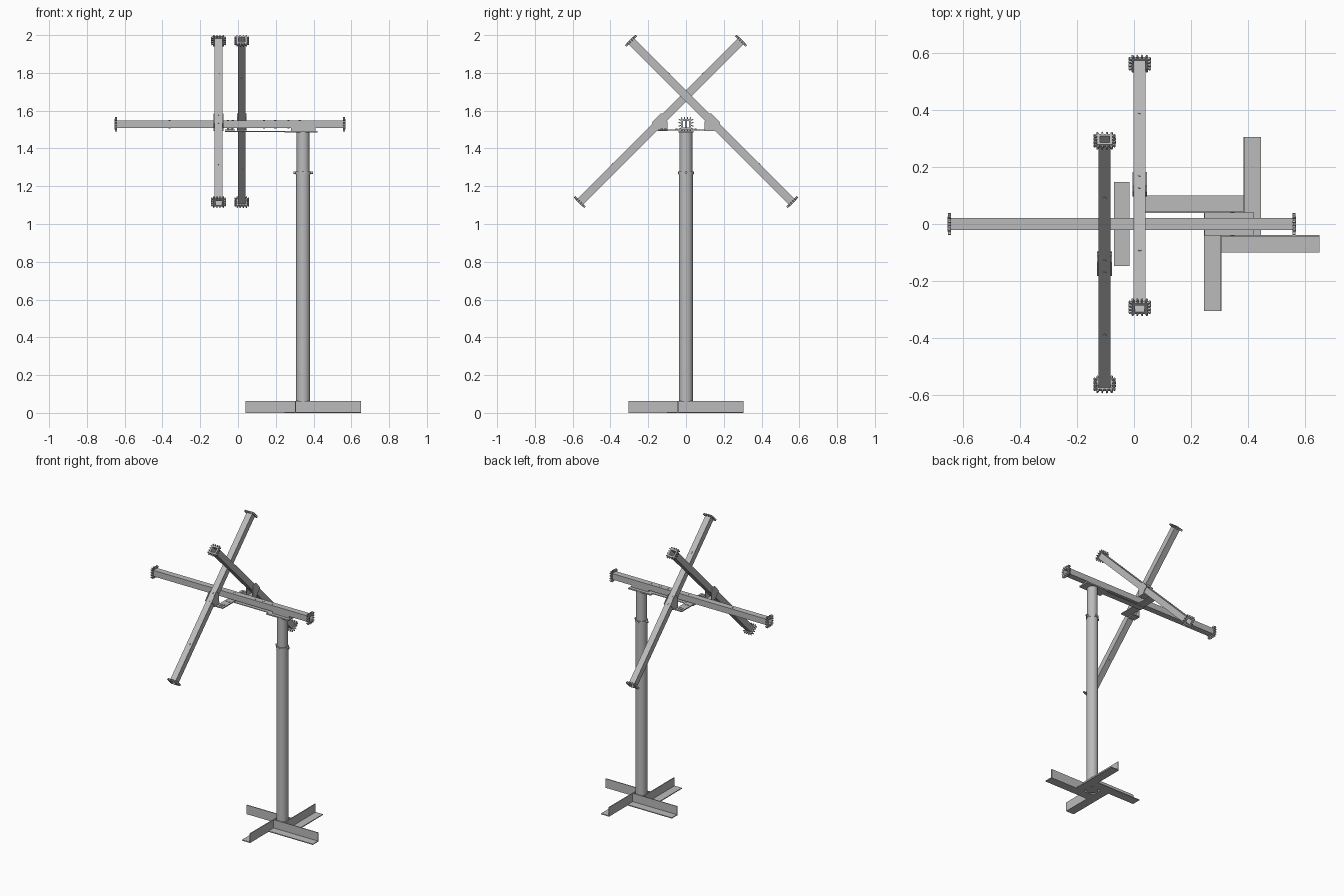
import bpy, bmesh, math
from mathutils import Matrix, Vector

old = bpy.data.objects.get("Cube")
if old:
    bpy.data.objects.remove(old, do_unlink=True)

steel = bpy.data.materials.new("galvanised_grey")
steel.use_nodes = True
GREY = (0.5, 0.5, 0.5, 1)
steel.diffuse_color = GREY
steel.node_tree.nodes["Principled BSDF"].inputs["Base Color"].default_value = GREY


def finish(name, bm, matrix=None, smooth=False):
    bmesh.ops.recalc_face_normals(bm, faces=bm.faces)
    mesh = bpy.data.meshes.new(name)
    bm.to_mesh(mesh)
    bm.free()
    mesh.materials.append(steel)
    ob = bpy.data.objects.new(name, mesh)
    bpy.context.collection.objects.link(ob)
    if matrix:
        ob.matrix_world = matrix
    if smooth:
        bpy.ops.object.select_all(action="DESELECT")
        ob.select_set(True)
        bpy.context.view_layer.objects.active = ob
        bpy.ops.object.shade_smooth_by_angle(angle=math.radians(40))
    return ob


def add_box(bm, lo, hi, rot=None):
    lo, hi = Vector(lo), Vector(hi)
    m = Matrix.Translation((lo + hi) / 2) @ Matrix.Diagonal((*(hi - lo), 1))
    bmesh.ops.create_cube(bm, size=1, matrix=(rot or Matrix()) @ m)


def box(name, lo, hi):
    bm = bmesh.new()
    add_box(bm, lo, hi)
    return finish(name, bm)


def cylinder(name, centre, r, depth, axis="Z", sides=32):
    rot = {"X": Matrix.Rotation(math.pi / 2, 4, "Y"),
           "Y": Matrix.Rotation(math.pi / 2, 4, "X"), "Z": Matrix()}[axis]
    bm = bmesh.new()
    bmesh.ops.create_cone(bm, cap_ends=True, segments=sides, radius1=r, radius2=r,
                          depth=depth, matrix=Matrix.Translation(centre) @ rot)
    return finish(name, bm, smooth=True)


def prism(name, points, x0, x1):
    """Extrude a y-z outline along x."""
    bm = bmesh.new()
    face = bm.faces.new([bm.verts.new((x0, y, z)) for y, z in points])
    ext = bmesh.ops.extrude_face_region(bm, geom=[face])
    moved = [v for v in ext["geom"] if isinstance(v, bmesh.types.BMVert)]
    bmesh.ops.translate(bm, verts=moved, vec=(x1 - x0, 0, 0))
    return finish(name, bm)


def square_ring(bm, outer, inner, x0, x1):
    for k in range(4):
        rot = Matrix.Rotation(k * math.pi / 2, 4, "X")
        add_box(bm, (x0, -outer, inner), (x1, inner, outer), rot)


# Hollow square beam along local x, with a toothed collar at each end
HALF, W = 0.605, 0.021


def beam(name, matrix, bolts):
    bm = bmesh.new()
    square_ring(bm, W, W - 0.004, -HALF, HALF)
    for x in bolts:
        bmesh.ops.create_cone(bm, cap_ends=True, segments=12, radius1=0.006, radius2=0.006,
                              depth=2 * W + 0.003, matrix=Matrix.Translation((x, 0, 0)))
    finish(name, bm, matrix)
    for side, label in ((-1, "near"), (1, "far")):
        bm = bmesh.new()
        square_ring(bm, 0.027, 0.017, HALF - 0.006, HALF + 0.006)
        for k in range(4):
            turn = Matrix.Rotation(k * math.pi / 2, 4, "X")
            # Fanned teeth around the collar
            for i in (-1.5, -0.5, 0.5, 1.5):
                fan = Matrix.Translation((0, i * 0.013, 0.024)) @ Matrix.Rotation(-i * 0.3, 4, "X")
                add_box(bm, (HALF - 0.007, -0.0028, 0), (HALF + 0.004, 0.0028, 0.015), turn @ fan)
        flip = Matrix.Rotation(math.pi if side < 0 else 0, 4, "Z")
        finish(name + "_collar_" + label, bm, matrix @ flip)


def tilted(x, y, sign):
    rot = Matrix.Rotation(sign * math.pi / 4, 4, "X") @ Matrix.Rotation(math.pi / 2, 4, "Z")
    return Matrix.Translation((x, y, 1.543)) @ rot


beam("main_beam", Matrix.Translation((-0.0425, 0, 1.528)),
     (-0.32, -0.01, 0.015, 0.18, 0.24, 0.31, 0.37))
beam("left_cross_arm", tilted(0.02, 0.135, -1), (-0.34, -0.03, 0.03, 0.34))
beam("right_cross_arm", tilted(-0.103, -0.135, 1), (-0.34, -0.03, 0.03, 0.34))

# Gusset brackets holding the cross arms
outline = [(0.097, 1.494), (0.15, 1.494), (0.152, 1.508), (0.182, 1.535),
           (0.135, 1.585), (0.112, 1.582), (0.1, 1.56)]
for name, x, s in (("left", 0.02, 1), ("right", -0.103, -1)):
    for side, label in ((-1, "inner"), (1, "outer")):
        edge = x + side * W
        prism(f"{name}_gusset_{label}", [(s * y, z) for y, z in outline],
              edge, edge + side * 0.005)
    y0, y1 = sorted((s * 0.097, s * 0.15))
    box(name + "_bracket_floor", (x - 0.026, y0, 1.492), (x + 0.026, y1, 1.497))

# Bolted cross plate under the beam
box("cross_plate", (-0.07, -0.147, 1.494), (-0.015, 0.147, 1.501))
for s in (-1, 1):
    for x in (-0.052, -0.033):
        for y in (0.05, 0.11, 0.128):
            cylinder("plate_bolt", (x, s * y, 1.502), 0.006, 0.006, sides=12)

# Support strip and post head
box("support_strip", (-0.07, -0.02, 1.488), (0.25, 0.02, 1.493))
box("post_head_plate", (0.247, -0.04, 1.484), (0.42, 0.04, 1.493))
box("beam_seat", (0.28, -0.018, 1.492), (0.41, 0.018, 1.508))

# Post with clamp collar and clamp bolts
PX = 0.345
cylinder("lower_post", (PX, 0, 0.637), 0.037, 1.266)
cylinder("upper_post", (PX, 0, 1.375), 0.034, 0.22)
cylinder("post_collar", (PX, 0, 1.27), 0.040, 0.018)
cylinder("clamp_bolt_x", (PX, 0, 1.272), 0.007, 0.102, "X", 12)
cylinder("clamp_bolt_y", (PX, 0, 1.272), 0.007, 0.084, "Y", 12)

# Pinwheel base of four angle irons
for k in range(4):
    bm = bmesh.new()
    add_box(bm, (-0.305, 0.038, 0.0), (0.04, 0.1, 0.006))
    add_box(bm, (-0.305, 0.038, 0.0), (0.04, 0.044, 0.064))
    finish(f"base_angle_{k + 1}", bm,
           Matrix.Translation((PX, 0, 0)) @ Matrix.Rotation(-k * math.pi / 2, 4, "Z"))
